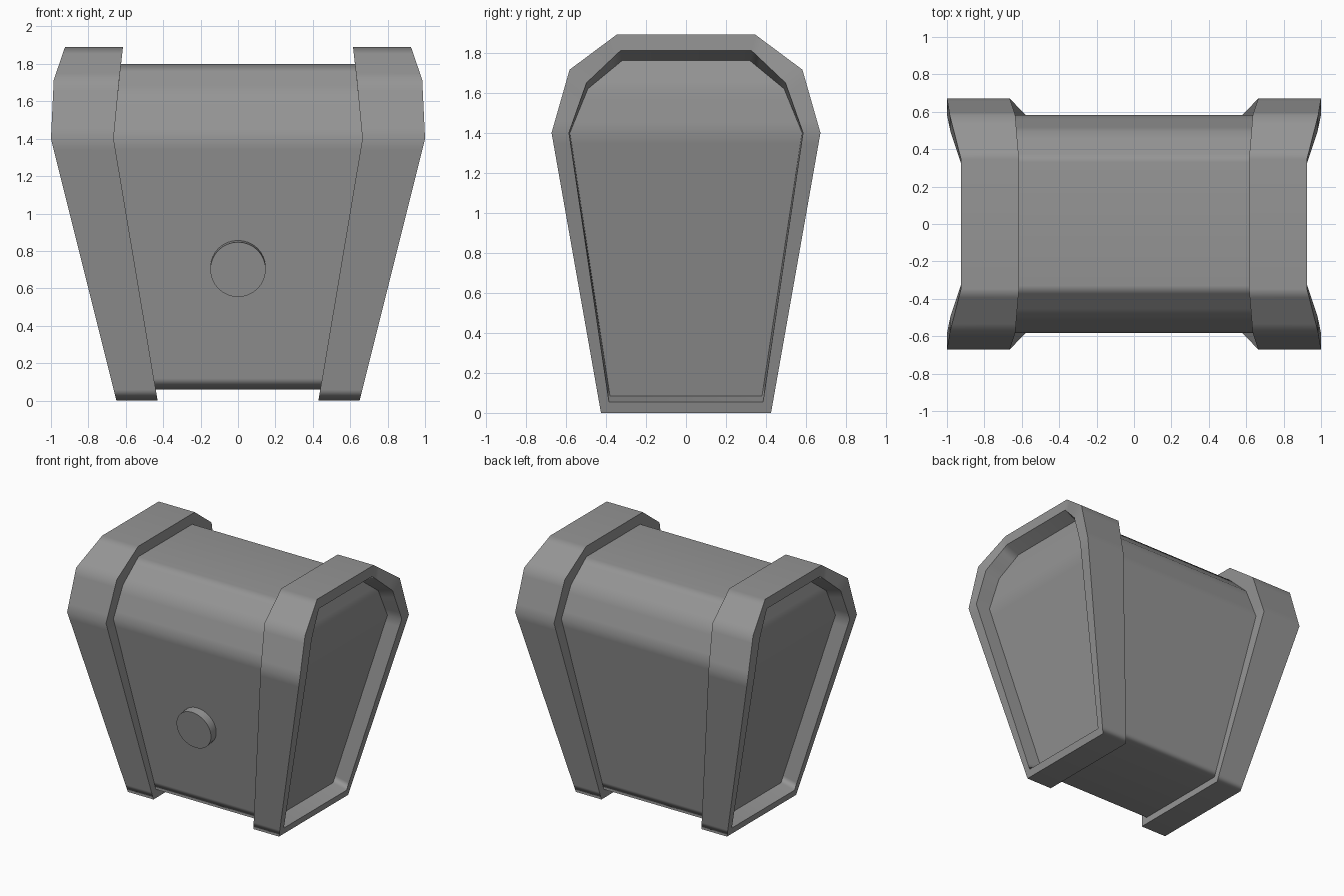
import bpy, bmesh, math
from mathutils import Vector

if "Cube" in bpy.data.objects:
    bpy.data.objects.remove(bpy.data.objects["Cube"])

# Half profiles (y, z), bottom to top
OUTER = [(.425, 0), (.672, 1.40), (.582, 1.715), (.347, 1.89)]
BODY = [(.382, .06), (.582, 1.40), (.497, 1.64), (.33, 1.80)]
OPENING = [(.385, .055), (.585, 1.40), (.497, 1.65), (.328, 1.81)]
PANEL = [(.380, .085), (.580, 1.40), (.490, 1.62), (.320, 1.76)]
# x position by height (z, x) of each sloping side
OUTSIDE = [(0, .65), (1.40, 1.0), (1.715, .985), (1.89, .925)]
RIM = [(0, .65), (1.40, 1.0), (1.65, .982), (1.81, .926)]
INSIDE = [(0, .43), (1.40, .665), (1.715, .635), (1.89, .615)]

grey = bpy.data.materials.new("dark_grey")
grey.diffuse_color = (.3, .3, .3, 1)
grey.use_nodes = True
grey.node_tree.nodes["Principled BSDF"].inputs["Base Color"].default_value = grey.diffuse_color


def x_at(table, z):
    for (z0, x0), (z1, x1) in zip(table, table[1:]):
        if z <= z1:
            return x0 + (x1 - x0) * (z - z0) / (z1 - z0)
    return table[-1][1]


def ring(half, table, shift=0, sign=1, support=.06):
    """Mirrored outline with support points beside the corners."""
    corners = [Vector((sign * (x_at(table, z) + shift), y, z)) for y, z in half]
    pts = [corners[0]]
    for a, b in zip(corners, corners[1:]):
        step = (b - a).normalized() * support
        pts += [a + step, b - step, b]
    return pts + [Vector((p.x, -p.y, p.z)) for p in reversed(pts)]


def loft(name, rings, cap_end=False):
    bm = bmesh.new()
    loops = [[bm.verts.new(p) for p in r] for r in rings]
    n = len(loops[0])
    for a, b in zip(loops, loops[1:]):
        for i in range(n):
            j = (i + 1) % n
            bm.faces.new((a[i], a[j], b[j], b[i]))
    if cap_end:
        lp = loops[-1]
        for i in range(n // 2 - 1):
            bm.faces.new((lp[i], lp[i + 1], lp[n - 2 - i], lp[n - 1 - i]))
    bmesh.ops.recalc_face_normals(bm, faces=bm.faces[:])
    # Soft corners along the length, crisp edges round each outline
    for f in bm.faces:
        f.smooth = True
    for lp in loops:
        for i in range(n):
            bm.edges.get((lp[i], lp[(i + 1) % n])).smooth = False
    me = bpy.data.meshes.new(name)
    bm.to_mesh(me)
    bm.free()
    me.materials.append(grey)
    ob = bpy.data.objects.new(name, me)
    bpy.context.collection.objects.link(ob)
    return ob


# Central body
body = loft("body", [ring(BODY, INSIDE, .02, -1), ring(BODY, INSIDE, .02, 1)])

# Thick end frames with recessed panels, mirrored left to right
frame = loft("end_frames", [
    ring(BODY, INSIDE), ring(OUTER, INSIDE), ring(OUTER, OUTSIDE),
    ring(OPENING, RIM), ring(PANEL, RIM, -.12)], cap_end=True)
frame.modifiers.new("Mirror", 'MIRROR')

for ob in (body, frame):
    wn = ob.modifiers.new("Weighted normals", 'WEIGHTED_NORMAL')
    wn.keep_sharp = True

# Round button, square to the sloping front face
z = .71
y = -(.382 + .2 * (z - .06) / 1.34)
normal = Vector((0, -1.34, -.2)).normalized()
bpy.ops.mesh.primitive_cylinder_add(vertices=32, radius=.148, depth=.13,
                                    location=(0, y, z))
button = bpy.context.object
button.name = "front_button"
button.rotation_euler = normal.to_track_quat('Z', 'Y').to_euler()
button.data.materials.append(grey)
bpy.ops.object.shade_smooth_by_angle(angle=math.radians(35))
